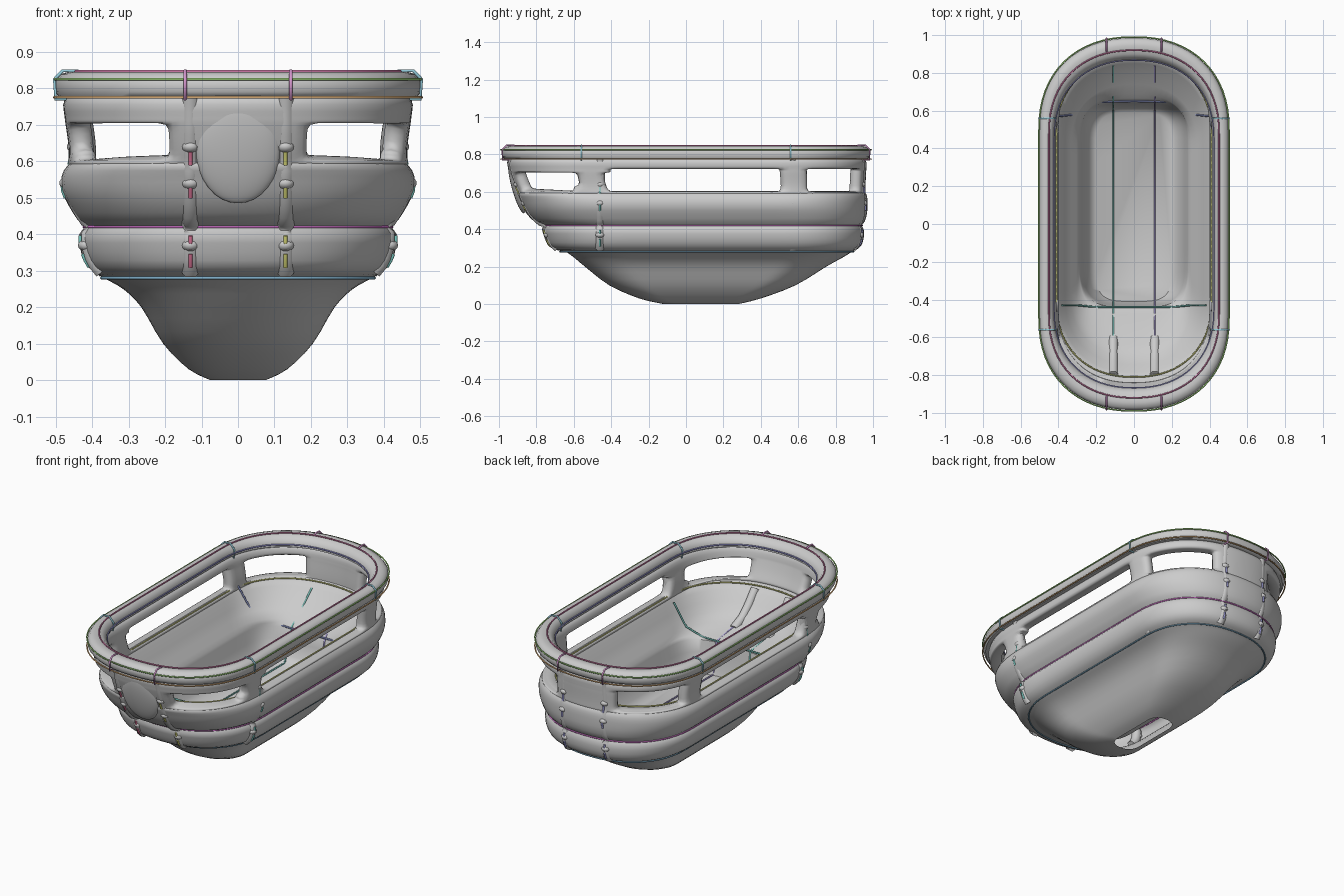
import bpy, math
from math import cos, sin, pi

if "Cube" in bpy.data.objects:
    bpy.data.objects.remove(bpy.data.objects["Cube"])

CAP, SIDE = 32, 24

def ring(w, yf, yb, z, power=2.25):
    """Stadium-shaped loop with slightly squared ends, counter-clockwise."""
    r = min(w * 0.98, (yb - yf) * 0.45)
    pw = lambda v: math.copysign(abs(v) ** (2 / power), v)
    y0, y1 = yf + r, yb - r
    pts = []
    for i in range(CAP):
        t = pi * i / CAP
        pts.append((w * pw(cos(t)), y1 + r * pw(sin(t)), z))
    pts += [(-w, y1 + (y0 - y1) * i / SIDE, z) for i in range(SIDE)]
    for i in range(CAP):
        t = pi + pi * i / CAP
        pts.append((w * pw(cos(t)), y0 + r * pw(sin(t)), z))
    pts += [(w, y0 + (y1 - y0) * i / SIDE, z) for i in range(SIDE)]
    return pts

def smooth_rows(rows, steps=3):
    """Catmull-Rom refinement of the profile rows."""
    out = []
    for i in range(len(rows) - 1):
        a, b, c, d = (rows[max(0, min(len(rows) - 1, i + k))] for k in (-1, 0, 1, 2))
        for s in range(steps):
            t = s / steps
            out.append(tuple(.5 * (2 * q + (r - p) * t + (2*p - 5*q + 4*r - u) * t * t
                                   + (3*q - p - 3*r + u) * t ** 3)
                             for p, q, r, u in zip(a, b, c, d)))
    return out + [rows[-1]]

def finish(name, verts, faces, angle=50):
    me = bpy.data.meshes.new(name)
    me.from_pydata(verts, [], faces)
    ob = bpy.data.objects.new(name, me)
    bpy.context.collection.objects.link(ob)
    bpy.ops.object.select_all(action='DESELECT')
    ob.select_set(True)
    bpy.context.view_layer.objects.active = ob
    bpy.ops.object.shade_smooth_by_angle(angle=math.radians(angle))
    return ob

def loft(name, rows, closed=False, cap_end=False, hole=None):
    """Skin stacked loops; rows are (z, half width, front y, back y[, squareness])."""
    verts, faces = [], []
    for z, w, yf, yb, *p in rows:
        verts += ring(w, yf, yb, z, *p)
    n, m = 2 * (CAP + SIDE), len(rows)
    for j in range(m if closed else m - 1):
        for i in range(n):
            f = [j * n + i, j * n + (i + 1) % n,
                 (j + 1) % m * n + (i + 1) % n, (j + 1) % m * n + i]
            c = [sum(verts[k][a] for k in f) / 4 for a in range(3)]
            if not (hole and hole(*c)):
                faces.append(f)
    if cap_end:
        faces.append(list(range((m - 1) * n, m * n)))
    return finish(name, verts, faces)

def tube(name, pts, radius, color=None, cyclic=False):
    cu = bpy.data.curves.new(name, 'CURVE')
    cu.dimensions = '3D'
    cu.bevel_depth, cu.bevel_resolution = radius, 1
    cu.use_fill_caps = True
    sp = cu.splines.new('POLY')
    sp.points.add(len(pts) - 1)
    for p, q in zip(sp.points, pts):
        p.co = (*q, 1)
    sp.use_cyclic_u = cyclic
    ob = bpy.data.objects.new(name, cu)
    bpy.context.collection.objects.link(ob)
    if color:
        mat = bpy.data.materials.new(name + "_colour")
        mat.diffuse_color = (*color, 1)
        mat.use_nodes = True
        mat.node_tree.nodes["Principled BSDF"].inputs["Base Color"].default_value = mat.diffuse_color
        cu.materials.append(mat)
    return ob

# Outer hull and banded sides, from keel opening up to window sill
hull = smooth_rows([(0, .075, -.12, .28), (.03, .135, -.25, .40), (.1, .205, -.41, .585),
                    (.2, .265, -.54, .75), (.25, .315, -.60, .84), (.278, .365, -.64, .885)])
bands = smooth_rows([(.29, .385, -.70, .91), (.31, .41, -.735, .935), (.35, .43, -.755, .95),
                     (.40, .435, -.77, .95), (.42, .42, -.765, .94), (.44, .44, -.81, .955),
                     (.48, .465, -.85, .967), (.52, .483, -.875, .97), (.56, .483, -.893, .97),
                     (.585, .47, -.905, .965), (.60, .455, -.90, .955)], 2)
outer = hull + bands
# Inner lining down to the floor, with a raised shelf at the front
inner = [(.605, .42, -.83, .89, 2.25), (.57, .39, -.785, .85, 2.25), (.52, .365, -.745, .80, 2.25),
         (.48, .335, -.70, .74, 2.3), (.44, .305, -.64, .69, 2.5), (.42, .29, -.48, .665, 3.2),
         (.405, .284, -.44, .65, 3.8), (.34, .268, -.43, .64, 3.8), (.26, .235, -.42, .62, 3.8),
         (.225, .20, -.41, .59, 3.8)]
loft("basket_body", outer + inner, cap_end=True)

# Window wall with side and corner openings
def window(x, y, z):
    if not .60 < z < .725:
        return False
    low_front = y > -.55 or z < .705
    side = -.42 < y < .50
    corner = abs(x) > .20 and (y < -.60 or y > .64)
    return low_front and (side or corner)

wall = [(.575, .465, -.895, .955), (.598, .465, -.905, .96), (.602, .465, -.906, .96),
        (.63, .463, -.92, .96), (.67, .468, -.935, .962), (.70, .473, -.945, .964),
        (.71, .474, -.948, .964), (.72, .475, -.95, .965), (.73, .476, -.952, .965),
        (.78, .485, -.965, .97)]
w = loft("window_wall", wall, hole=window)
sol = w.modifiers.new("thickness", 'SOLIDIFY')
sol.thickness = .065
sub = w.modifiers.new("soften", 'SUBSURF')
sub.levels = sub.render_levels = 1

# Padded top rim
rim = [(.775, .475, -.955, .955), (.775, .492, -.972, .972), (.79, .50, -.985, .985),
       (.82, .50, -.985, .985), (.838, .488, -.972, .972), (.845, .465, -.945, .945),
       (.838, .44, -.90, .90), (.81, .425, -.87, .87), (.785, .425, -.87, .87),
       (.77, .445, -.90, .90)]
loft("top_rim", rim, closed=True)

# Profile lookup along the outside
profile = outer[:-1] + wall[3:]
def at(z, k):
    for a, b in zip(profile, profile[1:]):
        if a[0] <= z <= b[0]:
            t = (z - a[0]) / (b[0] - a[0])
            return a[k] + t * (b[k] - a[k])
    return profile[-1][k]

# Upright ribs sunk into the wall, with short lacing stitches and small bumps
levels = [.30 + .02 * i for i in range(25)]
def upright(name, place, color):
    tube(name + "_rib", [place(z, -.026) for z in levels], .028)
    for z0 in (.31, .36, .50, .59):
        tube(name + "_stitch", [place(z0 + d, .001) for d in (0, .018, .036)], .006, color)
    for z in (.37, .54, .64):
        bpy.ops.mesh.primitive_uv_sphere_add(segments=12, ring_count=8, radius=1,
                                             location=place(z, -.016))
        ob = bpy.context.object
        ob.name = name + "_bump"
        ob.scale = (.025, .025, .018)
        bpy.ops.object.shade_smooth()

for s, tag in ((-1, "left"), (1, "right")):
    col = (.8, .2, .35) if s < 0 else (.75, .75, .2)
    upright("front_" + tag, lambda z, o: (.13 * s, at(z, 2) + .01 - o, z), col)
    upright("back_" + tag, lambda z, o: (.13 * s, at(z, 3) - .01 + o, z), (.3, .3, .6))
    for y, end in ((-.46, "fore"), (.57, "aft")):
        k = .004 if y < 0 else .012
        upright(f"{end}_post_{tag}", lambda z, o: (s * (at(z, 1) - k + o), y, z), (.2, .6, .55))

# Soft shield on the front face
bpy.ops.mesh.primitive_uv_sphere_add(segments=32, ring_count=16, radius=1, location=(0, -.905, .63))
shield = bpy.context.object
shield.name = "front_shield"
shield.scale = (.115, .028, .15)
shield.rotation_euler = (math.radians(15), 0, 0)
bpy.ops.object.shade_smooth()

# Cords running around the basket
for name, row, col in (
        ("lower_cord", (.28, .374, -.675, .897), (.2, .4, .55)),
        ("middle_cord", (.42, .422, -.768, .943), (.75, .2, .7)),
        ("sill_cord", (.602, .41, -.81, .875), (.7, .7, .25)),
        ("rim_low_cord", (.775, .503, -.99, .99), (.75, .45, .2)),
        ("rim_mid_cord", (.825, .503, -.99, .99), (.35, .65, .2)),
        ("rim_top_cord", (.846, .45, -.92, .92), (.65, .2, .4)),
        ("rim_inner_cord", (.80, .424, -.868, .868), (.3, .3, .65))):
    z, hw, yf, yb = row
    tube(name, ring(hw, yf, yb, z), .004, col, True)

# Rim ties, as small loops around the rim section
def tie(name, place, color):
    sec = [(0, .77), (.003, .825), (-.02, .848), (-.06, .848), (-.085, .82), (-.08, .77)]
    tube(name, [place(o, z) for o, z in sec], .005, color, True)

for s in (-1, 1):
    for e in (-1, 1):
        tie("rim_tie_end", lambda o, z: (.145 * s, e * (.98 + o), z), (.65, .3, .6))
        tie("rim_tie_side", lambda o, z: (s * (.50 + o), .56 * e, z), (.3, .6, .7))

# Floor cords running up the front shelf and the back wall, with two inner ribs
for s, col in ((-1, (.2, .55, .5)), (1, (.35, .3, .6))):
    tube("floor_cord", [(.11 * s, .84, .57), (.11 * s, .74, .48), (.11 * s, .65, .41),
                        (.11 * s, .59, .227), (.11 * s, -.41, .227), (.11 * s, -.44, .41),
                        (.11 * s, -.63, .442), (.11 * s, -.71, .50)], .005, col)
    tube("front_inner_rib", [(.11 * s, -.60, .42), (.11 * s, -.68, .455),
                             (.11 * s, -.74, .51), (.11 * s, -.80, .58)], .028)
# Cross cords along the front shelf edge and the back bulkhead
tube("front_cross_cord", [(-.38, -.43, .57), (-.30, -.43, .45), (-.2, -.44, .412),
                          (.2, -.44, .412), (.30, -.43, .45), (.38, -.43, .57)], .005, (.2, .55, .5))
tube("back_cross_cord", [(-.40, .57, .61), (-.31, .58, .47), (-.2, .645, .41), (0, .65, .405),
                         (.2, .645, .41), (.31, .58, .47), (.40, .57, .61)], .005, (.3, .35, .65))
